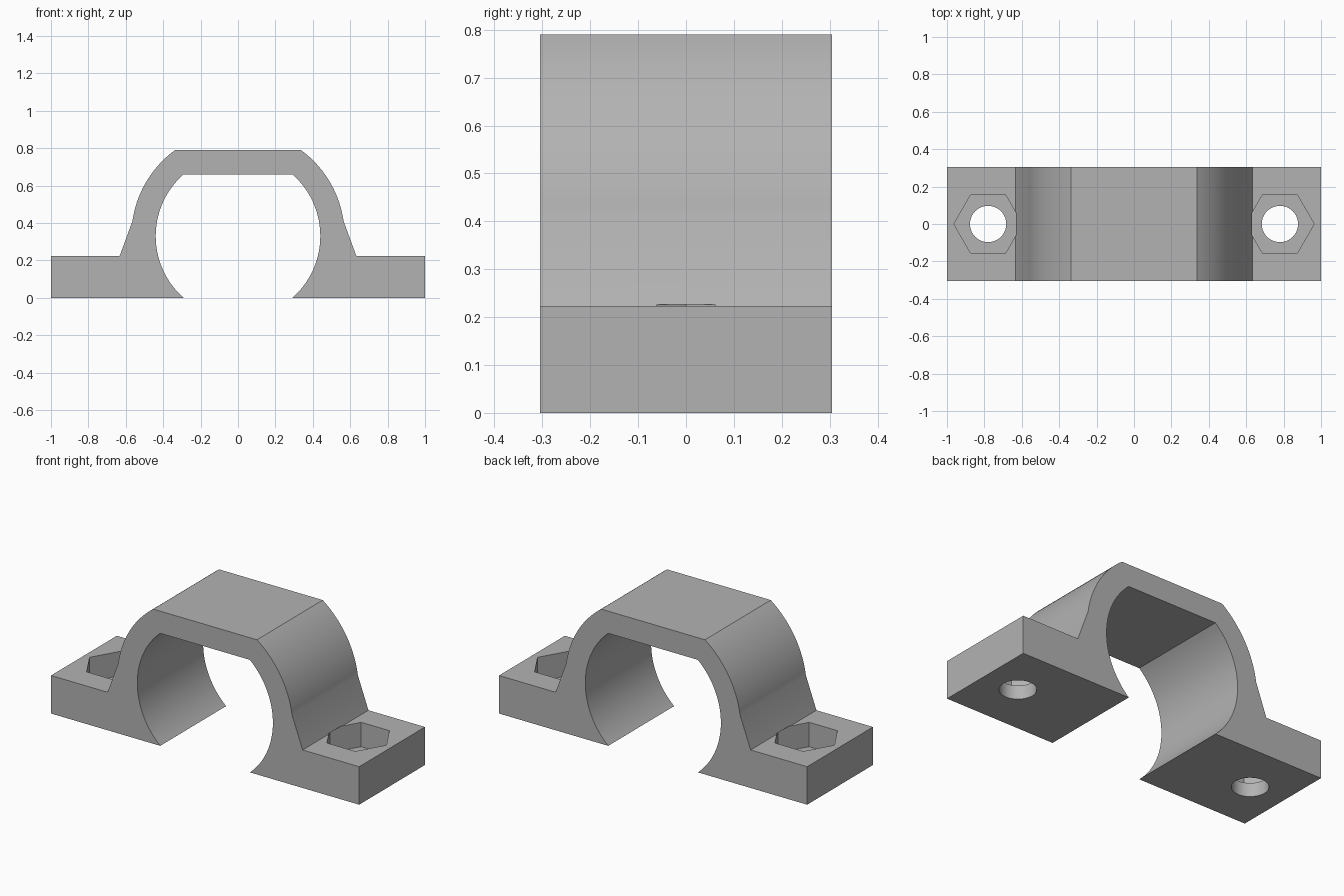
import bpy, bmesh, math

if "Cube" in bpy.data.objects:
    bpy.data.objects.remove(bpy.data.objects["Cube"], do_unlink=True)

HALF_DEPTH = 0.305
FLANGE_TOP = 0.223
BORE_Z = 0.33      # height of the bore centre
BOLT_X = 0.78

grey = bpy.data.materials.new("grey")
grey.use_nodes = True
colour = (0.45, 0.45, 0.45, 1)
grey.diffuse_color = colour
grey.node_tree.nodes["Principled BSDF"].inputs["Base Color"].default_value = colour


def arc(radius, z_start, z_end, steps):
    """Points on the +x side of a circle about the bore centre."""
    a = math.asin((z_start - BORE_Z) / radius)
    b = math.asin((z_end - BORE_Z) / radius)
    angles = [a + (b - a) * i / steps for i in range(steps + 1)]
    return [(radius * math.cos(t), BORE_Z + radius * math.sin(t)) for t in angles]


def cutter(name, x, sides, radius, z_low, z_high):
    bpy.ops.mesh.primitive_cylinder_add(vertices=sides, radius=radius, depth=z_high - z_low,
                                        location=(x, 0, (z_low + z_high) / 2))
    ob = bpy.context.object
    ob.name = name
    if sides == 6:
        ob.rotation_euler.z = math.pi / 6
    ob.data.materials.append(grey)
    ob.hide_render = True
    return ob


# Clamp outline: flange, flared foot, outer arch, flat top, then back along the bore
outer = [(1, 0), (1, FLANGE_TOP), (0.633, FLANGE_TOP)] + arc(0.57, 0.41, 0.79, 20)
inner = arc(0.44, 0, 0.66, 36)


def flip(points):
    return [(-x, z) for x, z in reversed(points)]


outline = outer + flip(outer) + [(-x, z) for x, z in inner] + inner[::-1]

bm = bmesh.new()
face = bm.faces.new([bm.verts.new((x, -HALF_DEPTH, z)) for x, z in outline])
result = bmesh.ops.extrude_face_region(bm, geom=[face])
moved = [v for v in result["geom"] if isinstance(v, bmesh.types.BMVert)]
bmesh.ops.translate(bm, verts=moved, vec=(0, 2 * HALF_DEPTH, 0))
bmesh.ops.recalc_face_normals(bm, faces=bm.faces)
mesh = bpy.data.meshes.new("pipe_clamp")
bm.to_mesh(mesh)
bm.free()
clamp = bpy.data.objects.new("pipe_clamp", mesh)
bpy.context.collection.objects.link(clamp)
mesh.materials.append(grey)

# Hexagonal nut pockets and round bolt holes, one pair per flange
cutters = []
for side, x in (("left", BOLT_X), ("right", -BOLT_X)):
    cutters.append(cutter(side + "_nut_pocket_cutter", x, 6, 0.183, 0.08, FLANGE_TOP + 0.003))
    cutters.append(cutter(side + "_bolt_hole_cutter", x, 48, 0.097, -0.1, 0.15))

bpy.ops.object.select_all(action='DESELECT')
clamp.select_set(True)
bpy.context.view_layer.objects.active = clamp
for c in cutters:
    mod = clamp.modifiers.new(c.name, 'BOOLEAN')
    mod.operation = 'DIFFERENCE'
    mod.solver = 'EXACT'
    mod.object = c
    bpy.ops.object.modifier_apply(modifier=mod.name)
for c in cutters:
    bpy.data.objects.remove(c, do_unlink=True)

bpy.ops.object.shade_smooth_by_angle(angle=math.radians(25))
